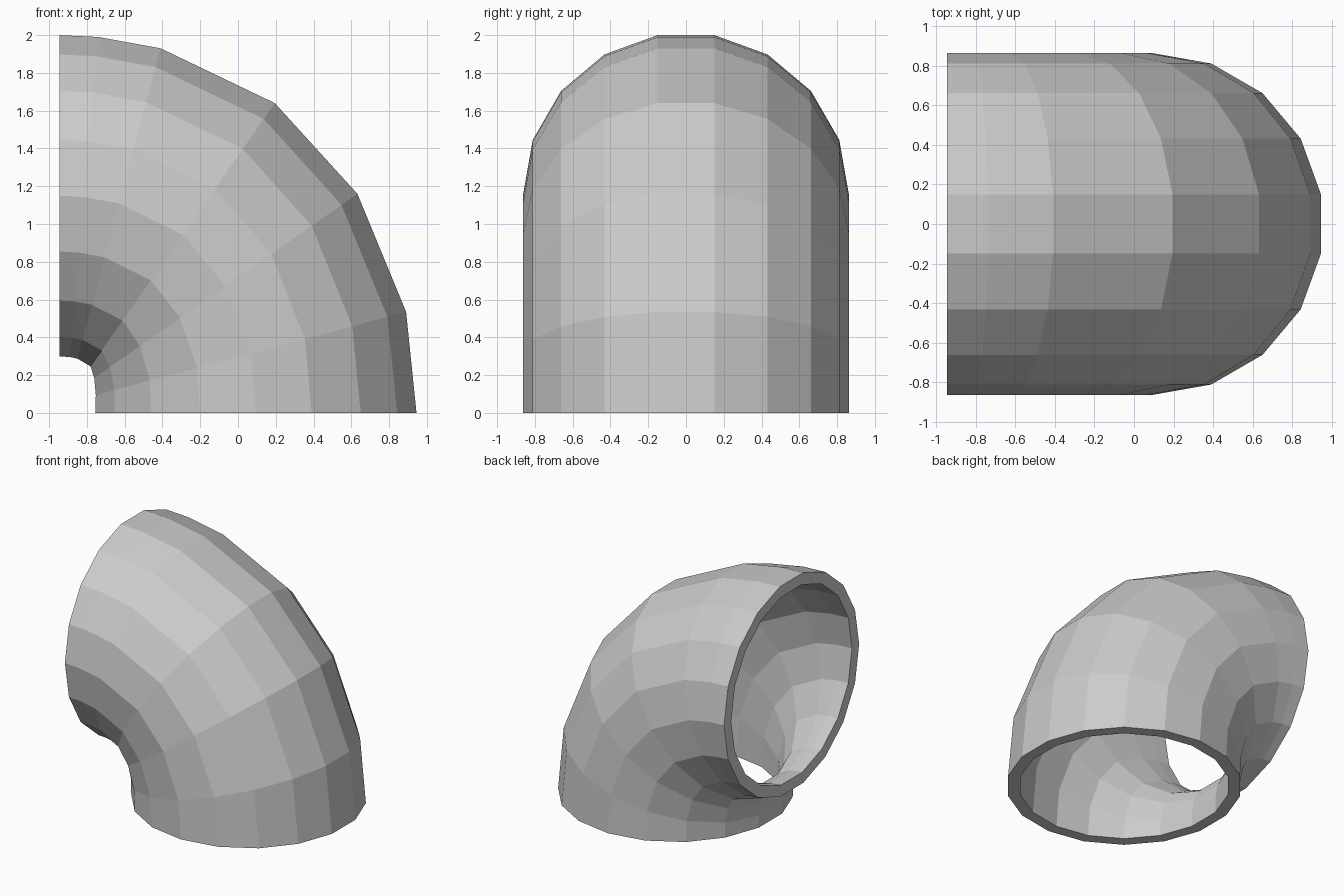
import bpy, bmesh
from math import sin, cos, radians

if "Cube" in bpy.data.objects:
    bpy.data.objects.remove(bpy.data.objects["Cube"])

SIDES = 18
R_OUT = 0.8635
R_IN = 0.772
FLAT = R_OUT * cos(radians(10))

# Bend stations: ring tilt in degrees, outermost x and z of the pipe there
STATIONS = [(0, 0.945, 0.0), (15, 0.89, 0.535), (35, 0.632, 1.16),
            (55, 0.195, 1.64), (75, -0.41, 1.93), (85, -0.74, 1.99),
            (90, -0.945, 2.0)]

bm = bmesh.new()


def ring(station, radius):
    tilt, ox, oz = station
    c, s = cos(radians(tilt)), sin(radians(tilt))
    cx, cz = ox - FLAT * c, oz - FLAT * s
    verts = []
    for k in range(SIDES):
        a = radians(10 + 20 * k)
        u, y = radius * cos(a), radius * sin(a)
        verts.append(bm.verts.new((cx + u * c, y, cz + u * s)))
    return verts


def bridge(a, b):
    for k in range(SIDES):
        n = (k + 1) % SIDES
        bm.faces.new((a[k], a[n], b[n], b[k]))


# Closed loop of rings: up the outer wall, back down the bore
rings = [ring(s, R_OUT) for s in STATIONS]
rings += [ring(s, R_IN) for s in reversed(STATIONS)]
for i in range(len(rings)):
    bridge(rings[i], rings[(i + 1) % len(rings)])
bmesh.ops.recalc_face_normals(bm, faces=bm.faces)

mesh = bpy.data.meshes.new("pipe_elbow")
bm.to_mesh(mesh)
bm.free()
elbow = bpy.data.objects.new("pipe_elbow", mesh)
bpy.context.collection.objects.link(elbow)
